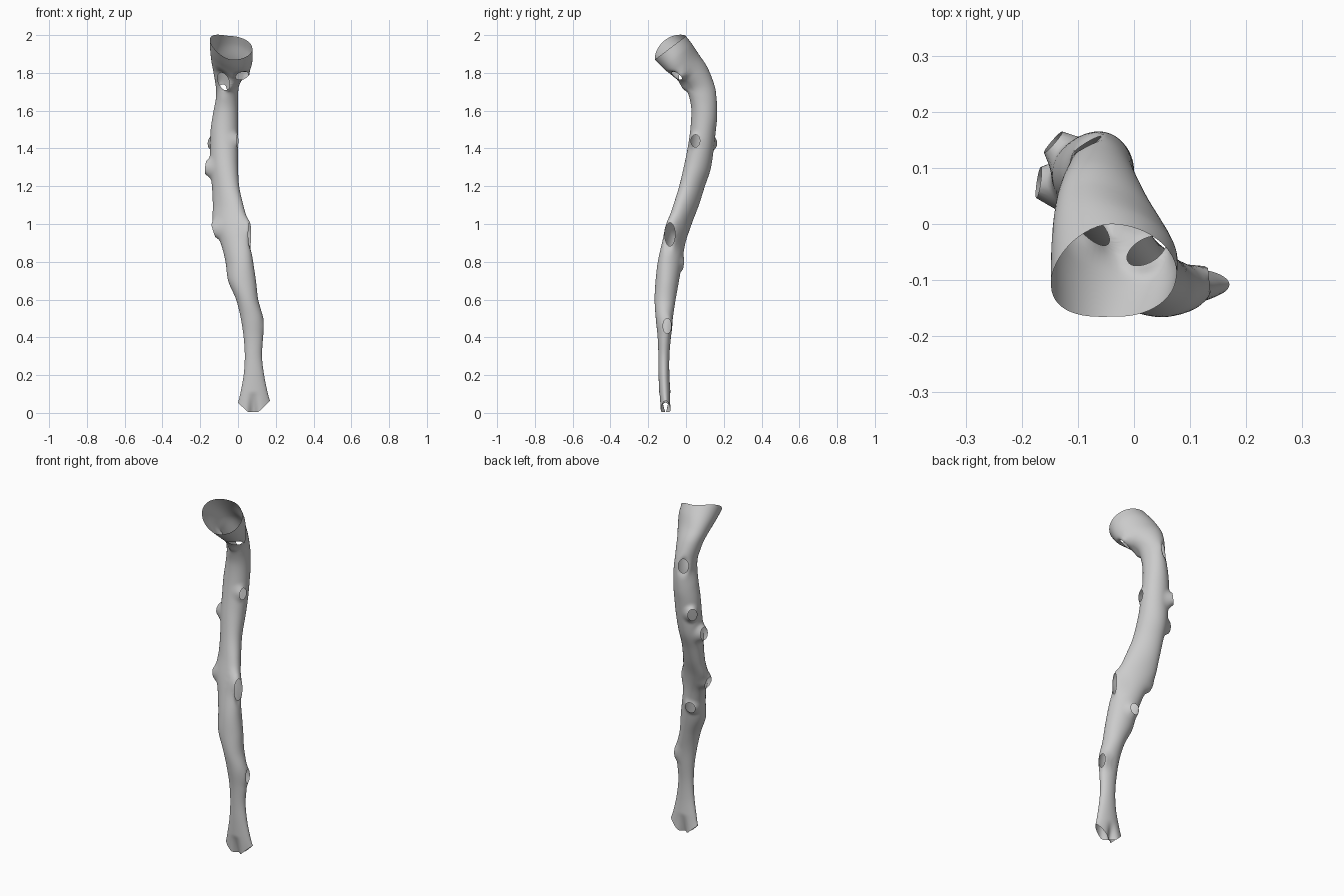
import bpy, bmesh, math
from mathutils import Vector

SIDES, STEPS = 56, 11

# cross-sections bottom to top: x left, x right, front y, front z, back y, back z
sections = [
    (0.000, 0.170, -0.138, 0.035, -0.078, 0.035),
    (0.012, 0.158, -0.142, 0.10, -0.082, 0.10),
    (0.030, 0.138, -0.145, 0.20, -0.088, 0.20),
    (0.036, 0.127, -0.146, 0.30, -0.088, 0.30),
    (0.030, 0.132, -0.150, 0.40, -0.080, 0.40),
    (0.015, 0.132, -0.160, 0.50, -0.070, 0.50),
    (-0.010, 0.107, -0.166, 0.60, -0.055, 0.60),
    (-0.052, 0.095, -0.161, 0.70, -0.037, 0.70),
    (-0.066, 0.080, -0.149, 0.80, -0.020, 0.80),
    (-0.092, 0.066, -0.127, 0.90, -0.003, 0.90),
    (-0.132, 0.054, -0.100, 1.00, 0.030, 1.00),
    (-0.133, 0.028, -0.067, 1.10, 0.068, 1.10),
    (-0.138, 0.006, -0.036, 1.20, 0.100, 1.20),
    (-0.148, 0.000, -0.010, 1.31, 0.130, 1.29),
    (-0.147, 0.000, 0.010, 1.41, 0.146, 1.39),
    (-0.145, 0.000, 0.024, 1.51, 0.156, 1.48),
    (-0.132, 0.000, 0.028, 1.61, 0.164, 1.56),
    (-0.117, 0.000, 0.015, 1.68, 0.163, 1.65),
    (-0.118, 0.005, 0.000, 1.72, 0.148, 1.74),
    (-0.130, 0.030, -0.032, 1.755, 0.113, 1.83),
    (-0.141, 0.062, -0.075, 1.785, 0.070, 1.895),
    (-0.147, 0.077, -0.120, 1.825, 0.035, 1.948),
    (-0.148, 0.076, -0.165, 1.870, 0.000, 1.995),
]

# cut-off side branches: centre, direction, half width, half height
branches = [
    ((-0.003, 0.050, 1.44), (1, -0.2, 0), 0.024, 0.033),
    ((0.062, -0.085, 0.945), (1, -0.3, 0), 0.028, 0.062),
    ((0.134, -0.100, 0.46), (1, 0.1, 0), 0.022, 0.040),
    ((-0.144, 0.146, 1.43), (-0.75, 0.65, 0.1), 0.025, 0.032),
    ((-0.170, 0.074, 1.30), (-1, 0.15, 0.1), 0.028, 0.036),
    ((-0.130, -0.022, 0.965), (-0.95, 0.1, -0.3), 0.025, 0.036),
    ((-0.018, -0.014, 0.79), (-0.1, 1, -0.1), 0.030, 0.030),
    ((-0.082, 0.142, 1.70), (-0.5, 0.85, 0.1), 0.027, 0.040),
    ((-0.076, -0.006, 1.755), (-0.65, -0.65, -0.35), 0.042, 0.050),
    ((0.022, -0.048, 1.785), (0.35, -0.6, -0.7), 0.038, 0.030),
]


def spline(a, b, c, d, t):
    """Catmull-Rom value between b and c."""
    return 0.5 * (2*b + (c - a)*t + (2*a - 5*b + 4*c - d)*t*t + (3*b - a - 3*c + d)*t**3)


def smooth_sections():
    n = len(sections)
    for i in range(n - 1):
        quad = [sections[max(0, min(n - 1, i + k))] for k in (-1, 0, 1, 2)]
        for s in range(STEPS):
            yield [spline(*vals, s / STEPS) for vals in zip(*quad)]
    yield sections[-1]


# main tube lofted through the sections; the oval turns diagonal mid-way and at the bend
bm = bmesh.new()
rings, outward = [], {}
for i, (xl, xr, fy, fz, by, bz) in enumerate(smooth_sections()):
    s = i / STEPS
    skew = 0.52 * math.exp(-((s - 10.3) / 2.6) ** 2) + 0.4 * math.exp(-((s - 19.8) / 1.7) ** 2)
    mid = Vector(((xl + xr) / 2, (fy + by) / 2, (fz + bz) / 2))
    half = Vector((0, by - fy, bz - fz)) / 2
    ring = []
    for k in range(SIDES):
        a = 2 * math.pi * k / SIDES
        side = Vector(((xr - xl) / 2 * math.cos(a + skew / 2), 0, 0))
        v = bm.verts.new(mid + side + half * math.sin(a - skew / 2))
        outward[v] = v.co - mid
        ring.append(v)
    rings.append(ring)
for r0, r1 in zip(rings, rings[1:]):
    for k in range(SIDES):
        j = (k + 1) % SIDES
        bm.faces.new((r0[k], r0[j], r1[j], r1[k]))

# upper rim: the left side reaches further out than the right
for i, ring in enumerate(rings[-26:]):
    for k, v in enumerate(ring):
        left = max(0.0, -math.cos(2 * math.pi * k / SIDES))
        v.co += Vector((0, -0.62, 0.785)) * 0.05 * left ** 1.5 * ((i + 1) / 26) ** 1.3

# forked lower end: two slanted outlets with a pinched middle
for ring in rings[:14]:
    for v in ring:
        low = max(0.0, 1 - (v.co.z - 0.035) / 0.075)
        off = v.co.x - 0.08
        target = max(0.004, abs(off) * 0.95 - 0.022)
        pinch = low * math.exp(-(off / 0.024) ** 2)
        v.co.y += (-0.108 - v.co.y) * pinch * 0.95
        v.co.z += (target - 0.035) * low

# side branches: ease the wall to the opening plane, then open it
REACH = 2.1
for centre, direction, ru, rv in branches:
    c, n = Vector(centre), Vector(direction).normalized()
    u = n.cross(Vector((0, 0, 1))).normalized()
    w = u.cross(n)
    hole, near = [], []
    for v in bm.verts:
        p = v.co - c
        if abs(p.dot(n)) > 0.06 or outward[v].dot(n) < 0:
            continue
        d = math.hypot(p.dot(u) / ru, p.dot(w) / rv)
        if d < 0.93:
            hole.append(v)
        elif d < REACH:
            near.append((v, d))
    edge = {x for v in hole for f in v.link_faces for x in f.verts} - set(hole)
    for v, d in near:
        p = v.co - c
        t = max(0.0, min(1.0, (REACH - d) / (REACH - 1)))
        if v in edge:
            v.co = c + (u * p.dot(u) + w * p.dot(w)) / d
        else:
            v.co -= n * p.dot(n) * t ** 2.5
            if d < 1.3:
                grow = (1.06 + (d - 0.93) * 0.65) / d
                v.co += (u * p.dot(u) + w * p.dot(w)) * (max(grow, 1) - 1)
    bmesh.ops.delete(bm, geom=hole, context='VERTS')

mesh = bpy.data.meshes.new("vessel_tube")
bm.to_mesh(mesh)
bm.free()
tube = bpy.data.objects.new("vessel_tube", mesh)
bpy.context.collection.objects.link(tube)
bpy.context.view_layer.objects.active = tube
tube.select_set(True)
bpy.ops.object.shade_smooth_by_angle(angle=math.radians(50))
